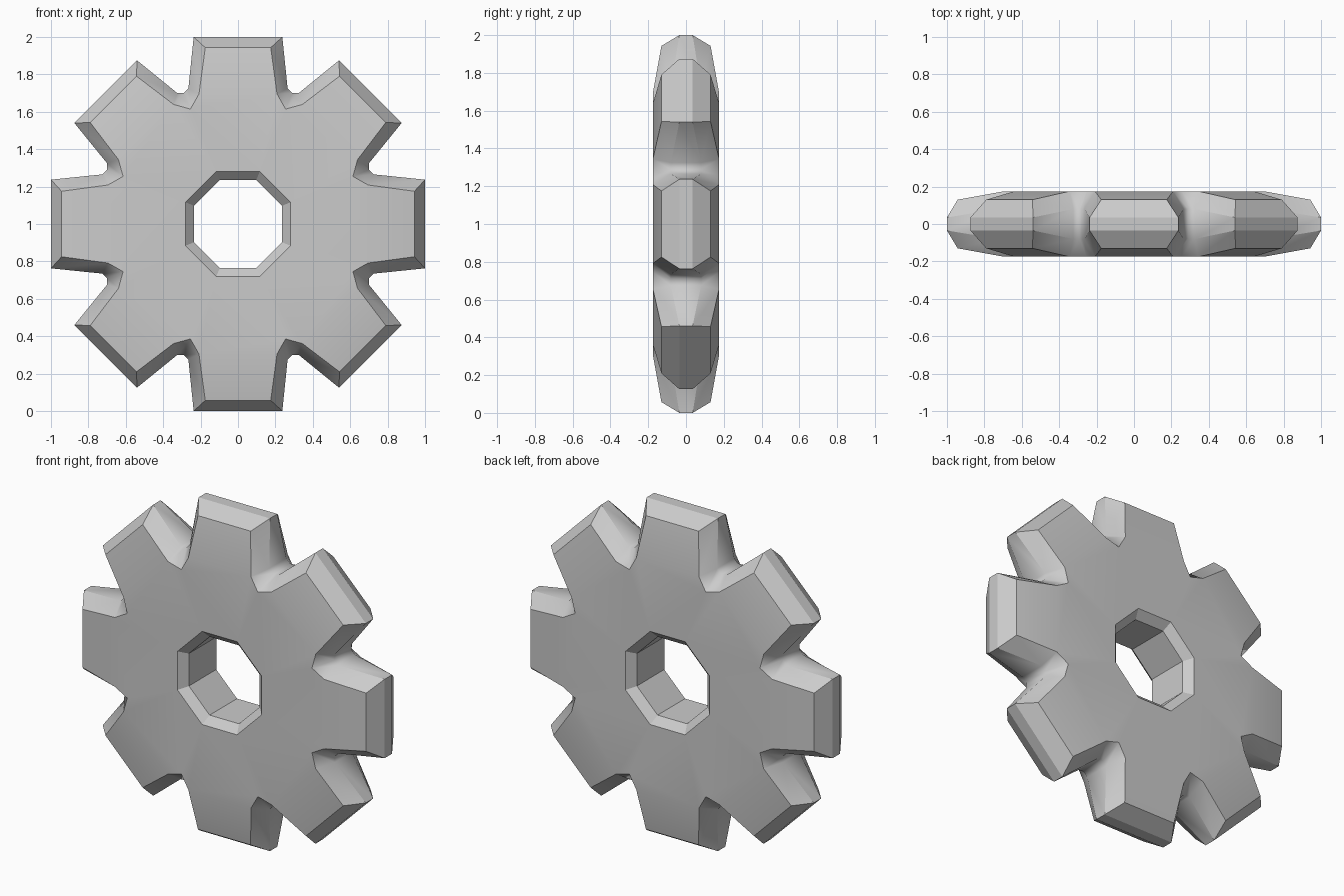
import bpy, bmesh, math

cube = bpy.data.objects.get("Cube")
if cube:
    bpy.data.objects.remove(cube, do_unlink=True)

TEETH = 8
STEP = math.tau / TEETH

# One tooth: (radius across, radius out, half depth) for root, flank, tip, tip, flank
def polar(radius, degrees, depth):
    a = math.radians(degrees)
    return (radius * math.sin(a), radius * math.cos(a), depth)

def mirrored(p):
    return (-p[0], p[1], p[2])

def tooth(root, flank, tip):
    return [root, mirrored(flank), mirrored(tip), tip, flank]

face_tooth = tooth(polar(0.665, -22.5, 0.175), polar(0.726, 16.7, 0.175), (0.175, 0.943, 0.13))
rim_tooth = tooth(polar(0.757, -22.5, 0.08), polar(0.772, 20.1, 0.08), (0.237, 1.0, 0.035))
hole_edge = [polar(0.303, -22.5, 0.175)]
hole_wall = [polar(0.255, -22.5, 0.13)]

bm = bmesh.new()

def ring(points, side):
    """Repeat the points around the wheel on the front (-1) or back (1)."""
    verts = []
    for k in range(TEETH):
        c, s = math.cos(k * STEP), math.sin(k * STEP)
        for x, z, depth in points:
            verts.append(bm.verts.new((x * c + z * s, side * depth, 1 + z * c - x * s)))
    return verts

def bridge(a, b):
    n = len(a)
    for i in range(n):
        j = (i + 1) % n
        bm.faces.new((a[i], a[j], b[j], b[i]))

rims, walls, roots = [], [], set()
for side in (-1, 1):
    face, rim = ring(face_tooth, side), ring(rim_tooth, side)
    edge, wall = ring(hole_edge, side), ring(hole_wall, side)
    bridge(face, rim)
    bridge(edge, wall)
    for k in range(TEETH):
        root, left, tip_l, tip_r, right = face[k * 5:k * 5 + 5]
        after = (k + 1) % TEETH
        bm.faces.new((edge[k], root, left, right, face[after * 5], edge[after]))
        bm.faces.new((left, tip_l, tip_r, right))
    for i in range(len(rim)):
        if i % 5 in (0, 1, 4):
            roots.update((face[i], rim[i]))
    rims.append(rim)
    walls.append(wall)
bridge(*rims)
bridge(*walls)
bmesh.ops.recalc_face_normals(bm, faces=bm.faces)

# Flat-looking bevels, softened only in the gaps between teeth
for f in bm.faces:
    f.smooth = True
rim_verts = set(rims[0] + rims[1])
for e in bm.edges:
    in_gap = all(v in roots for v in e.verts) and any(v in rim_verts for v in e.verts)
    e.smooth = in_gap or e.calc_face_angle() < math.radians(28)

mesh = bpy.data.meshes.new("gear_wheel")
bm.to_mesh(mesh)
bm.free()
gear = bpy.data.objects.new("gear_wheel", mesh)
bpy.context.collection.objects.link(gear)

# Plain grey metal
grey = bpy.data.materials.new("grey")
grey.use_nodes = True
colour = (0.6, 0.6, 0.6, 1)
grey.diffuse_color = colour
grey.node_tree.nodes["Principled BSDF"].inputs["Base Color"].default_value = colour
mesh.materials.append(grey)
